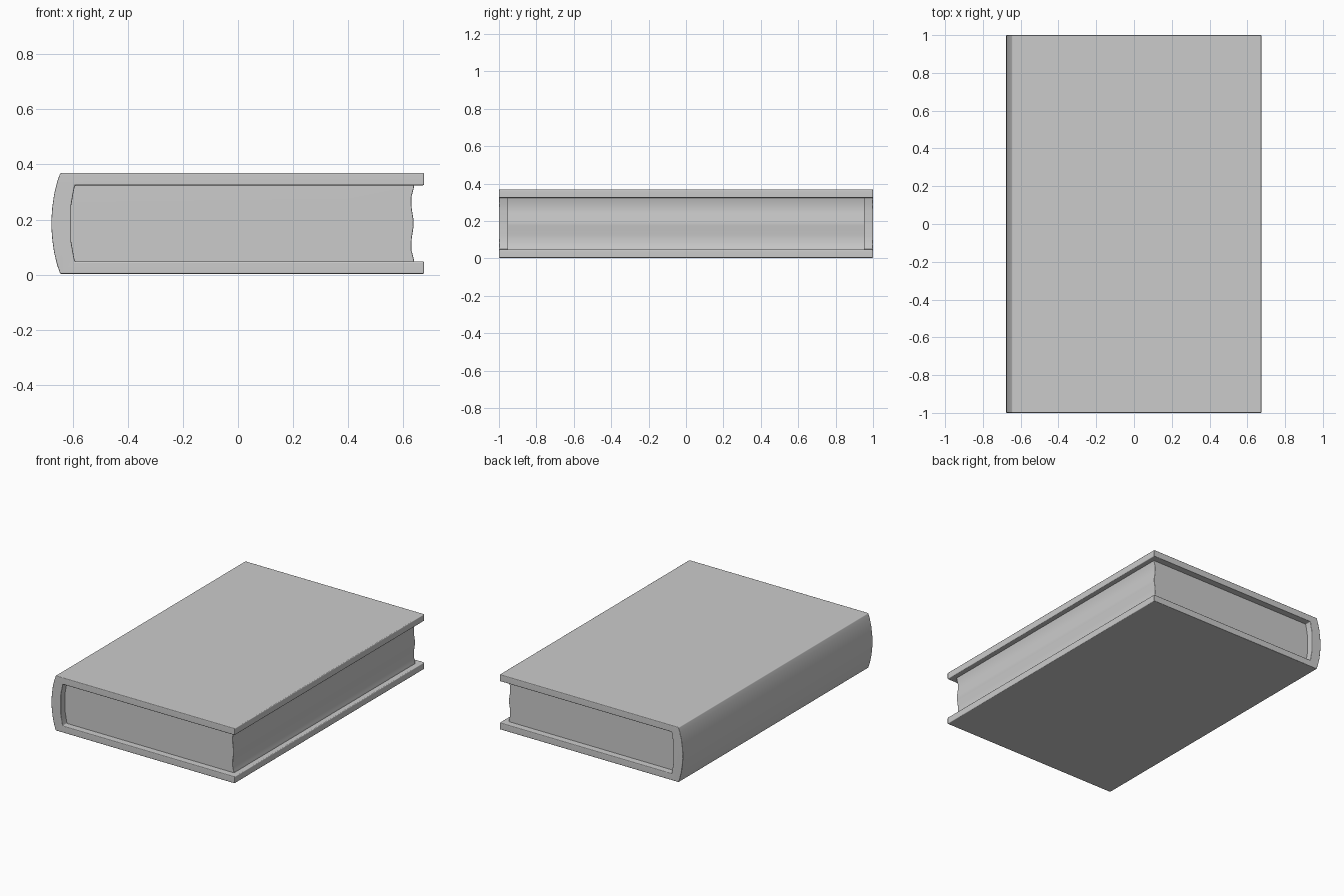
import bpy, bmesh, math

if "Cube" in bpy.data.objects:
    bpy.data.objects.remove(bpy.data.objects["Cube"])


def extrude_profile(name, points, half_depth, bevel):
    """Extrude an x-z outline along y, with softened edges."""
    bm = bmesh.new()
    face = bm.faces.new([bm.verts.new((x, -half_depth, z)) for x, z in points])
    moved = bmesh.ops.extrude_face_region(bm, geom=[face])["geom"]
    verts = [g for g in moved if isinstance(g, bmesh.types.BMVert)]
    bmesh.ops.translate(bm, verts=verts, vec=(0, 2 * half_depth, 0))
    bmesh.ops.recalc_face_normals(bm, faces=bm.faces)
    mesh = bpy.data.meshes.new(name)
    bm.to_mesh(mesh)
    bm.free()
    obj = bpy.data.objects.new(name, mesh)
    bpy.context.collection.objects.link(obj)
    mesh.shade_smooth()
    mod = obj.modifiers.new("soft_edges", "BEVEL")
    mod.width = bevel
    mod.segments = 2
    mod.limit_method = "ANGLE"
    mod.angle_limit = math.radians(40)
    normals = obj.modifiers.new("flat_normals", "WEIGHTED_NORMAL")
    normals.keep_sharp = True
    return obj


MID = 0.186  # mid height of the book


def mirrored(lower):
    """Complete a bottom-half outline with its reflection about MID."""
    return lower + [(x, 2 * MID - z) for x, z in reversed(lower)]


# Cover: two boards joined by a rounded spine
outer = mirrored([(0.675, 0.003), (-0.645, 0.003), (-0.656, 0.035),
                  (-0.667, 0.08), (-0.674, 0.13), (-0.677, 0.172)])
inner = mirrored([(0.675, 0.048), (-0.592, 0.048), (-0.598, 0.08),
                  (-0.605, 0.12)])
extrude_profile("cover", outer + inner[::-1], 1.0, 0.005)

# Page block with a gently wavy fore edge, tucked into the cover
fore_edge = mirrored([(0.641, 0.04), (0.637, 0.06), (0.629, 0.09),
                      (0.630, 0.13), (0.637, 0.175)])
extrude_profile("pages", [(-0.63, 2 * MID - 0.04), (-0.63, 0.04)] + fore_edge,
                0.955, 0.003)
